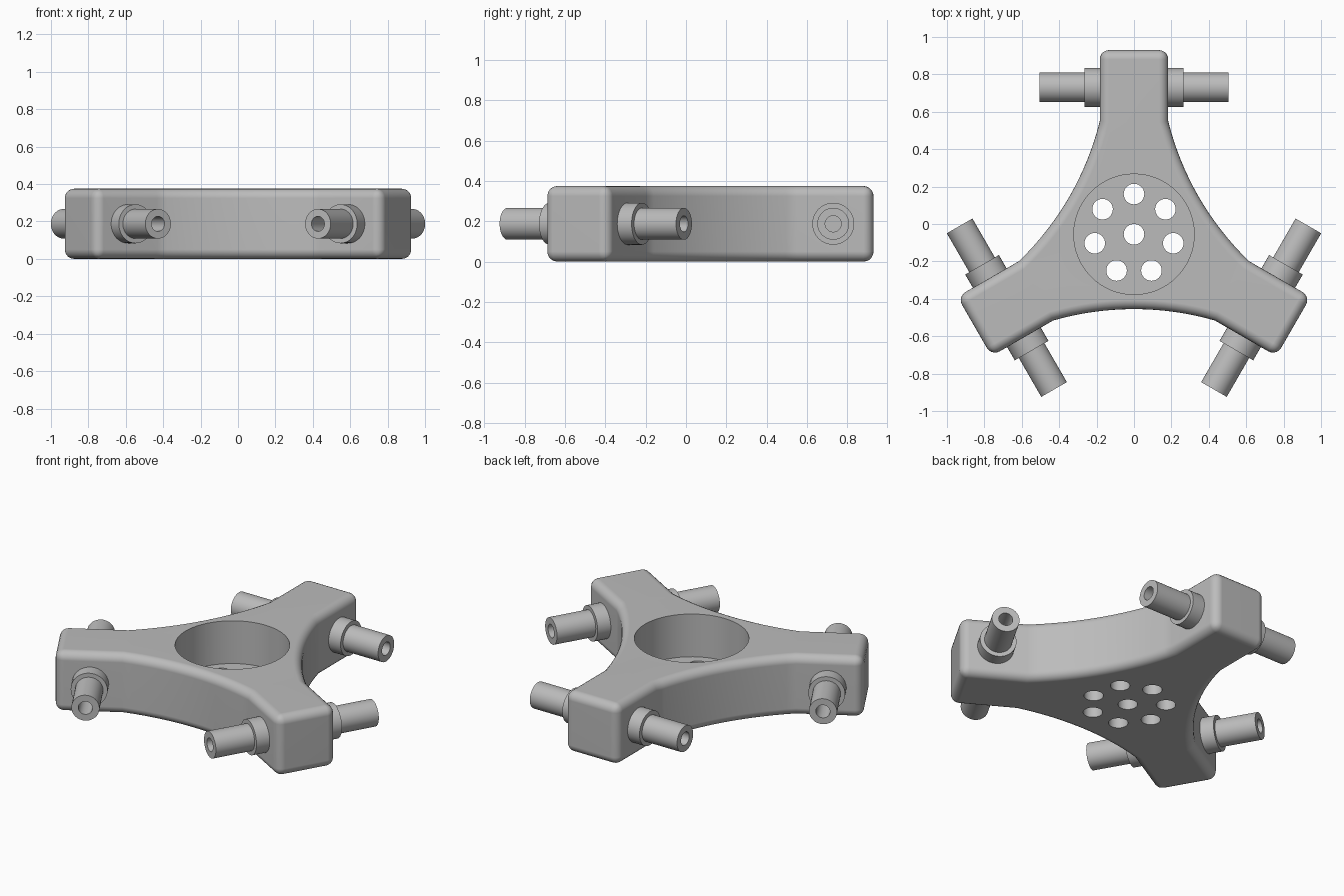
import bpy
import bmesh
from math import radians, sin, cos, pi, atan2, hypot
from mathutils import Matrix, Vector

HEIGHT = 0.375
HUB_Y = -0.055
HALF_WIDTH = 0.183
ARM_END, ARM_ROOT = 0.985, 0.605
WAIST = 0.40
PIN_RADIUS_OUT = 0.785

cube = bpy.data.objects.get("Cube")
if cube:
    bpy.data.objects.remove(cube, do_unlink=True)

grey = bpy.data.materials.new("plain grey")
grey.use_nodes = True
colour = (0.5, 0.5, 0.5, 1)
grey.diffuse_color = colour
grey.node_tree.nodes["Principled BSDF"].inputs["Base Color"].default_value = colour


def finish(name, bm):
    bmesh.ops.recalc_face_normals(bm, faces=bm.faces)
    mesh = bpy.data.meshes.new(name)
    bm.to_mesh(mesh)
    bm.free()
    mesh.materials.append(grey)
    obj = bpy.data.objects.new(name, mesh)
    bpy.context.collection.objects.link(obj)
    return obj


def select(obj):
    bpy.ops.object.select_all(action="DESELECT")
    obj.select_set(True)
    bpy.context.view_layer.objects.active = obj


def apply_all(obj):
    select(obj)
    for mod in list(obj.modifiers):
        bpy.ops.object.modifier_apply(modifier=mod.name)


def cylinders(name, spots, radius, low, high, segments):
    bm = bmesh.new()
    for x, y in spots:
        bmesh.ops.create_cone(
            bm, cap_ends=True, segments=segments, radius1=radius, radius2=radius,
            depth=high - low, matrix=Matrix.Translation((x, y, (low + high) / 2)))
    obj = finish(name, bm)
    obj.hide_render = True
    return obj


def arm_outline(angle):
    """One arm end plus the concave sweep to the next arm."""
    turn = Matrix.Rotation(angle, 3, "Z")
    points = [Vector((ARM_END, -HALF_WIDTH, 0)), Vector((ARM_END, HALF_WIDTH, 0))]
    # The sweep lies symmetric about the direction halfway to the next arm
    half = Matrix.Rotation(radians(60), 3, "Z")
    start = half.inverted() @ Vector((ARM_ROOT, HALF_WIDTH, 0))
    sag, chord = start.x - WAIST, abs(start.y)
    radius = (chord ** 2 + sag ** 2) / (2 * sag)
    limit = atan2(chord, radius - sag)
    steps = 16
    for i in range(steps + 1):
        a = limit * (2 * i / steps - 1)
        points.append(half @ Vector((WAIST + radius * (1 - cos(a)), radius * sin(a), 0)))
    return [turn @ p for p in points]


# Three-armed body
bm = bmesh.new()
outline = [p for k in range(3) for p in arm_outline(radians(90 + 120 * k))]
face = bm.faces.new([bm.verts.new((p.x, p.y + HUB_Y, 0)) for p in outline])
walls = bmesh.ops.extrude_face_region(bm, geom=[face])
top = [v for v in walls["geom"] if isinstance(v, bmesh.types.BMVert)]
bmesh.ops.translate(bm, verts=top, vec=(0, 0, HEIGHT))
body = finish("three_armed_body", bm)
bevel = body.modifiers.new("rounded edges", "BEVEL")
bevel.width = 0.05
bevel.segments = 5
bevel.limit_method = "ANGLE"
bevel.angle_limit = radians(40)

# Round pocket and the drilled floor
ring = [(0.215 * cos(pi / 2 + 2 * pi * k / 7), HUB_Y + 0.215 * sin(pi / 2 + 2 * pi * k / 7))
        for k in range(7)]
cutters = [
    cylinders("pocket_cutter", [(0, HUB_Y)], 0.322, 0.11, 0.6, 64),
    cylinders("hole_cutter", ring + [(0, HUB_Y)], 0.055, -0.1, 0.2, 32),
]
for cutter in cutters:
    cut = body.modifiers.new(cutter.name, "BOOLEAN")
    cut.operation = "DIFFERENCE"
    cut.solver = "EXACT"
    cut.object = cutter
apply_all(body)
for cutter in cutters:
    bpy.data.objects.remove(cutter, do_unlink=True)
select(body)
bpy.ops.object.shade_smooth_by_angle(angle=radians(35))
weighted = body.modifiers.new("clean shading", "WEIGHTED_NORMAL")
weighted.keep_sharp = True

# Hollow pins with collars, one on each side of every arm
PROFILE = [(0, 0.15), (0.104, 0.15), (0.104, 0.265), (0.079, 0.265),
           (0.079, 0.505), (0.04, 0.505), (0.04, 0.27), (0, 0.27)]


def pin(name, angle, side):
    bm = bmesh.new()
    verts = [bm.verts.new((r, 0, h)) for r, h in PROFILE]
    edges = [bm.edges.new(pair) for pair in zip(verts, verts[1:])]
    bmesh.ops.spin(bm, geom=verts + edges, cent=(0, 0, 0), axis=(0, 0, 1),
                   angle=2 * pi, steps=40)
    bmesh.ops.remove_doubles(bm, verts=bm.verts, dist=0.0001)
    place = (Matrix.Translation((0, HUB_Y, HEIGHT / 2))
             @ Matrix.Rotation(angle, 4, "Z")
             @ Matrix.Translation((PIN_RADIUS_OUT, 0, 0))
             @ Matrix.Rotation(-side * pi / 2, 4, "X"))
    bmesh.ops.transform(bm, matrix=place, verts=bm.verts)
    select(finish(name, bm))
    bpy.ops.object.shade_smooth_by_angle(angle=radians(35))


for arm, angle in (("back", 90), ("right", 210), ("left", 330)):
    for label, side in (("first", 1), ("second", -1)):
        pin(f"{arm}_arm_{label}_pin", radians(angle), side)
